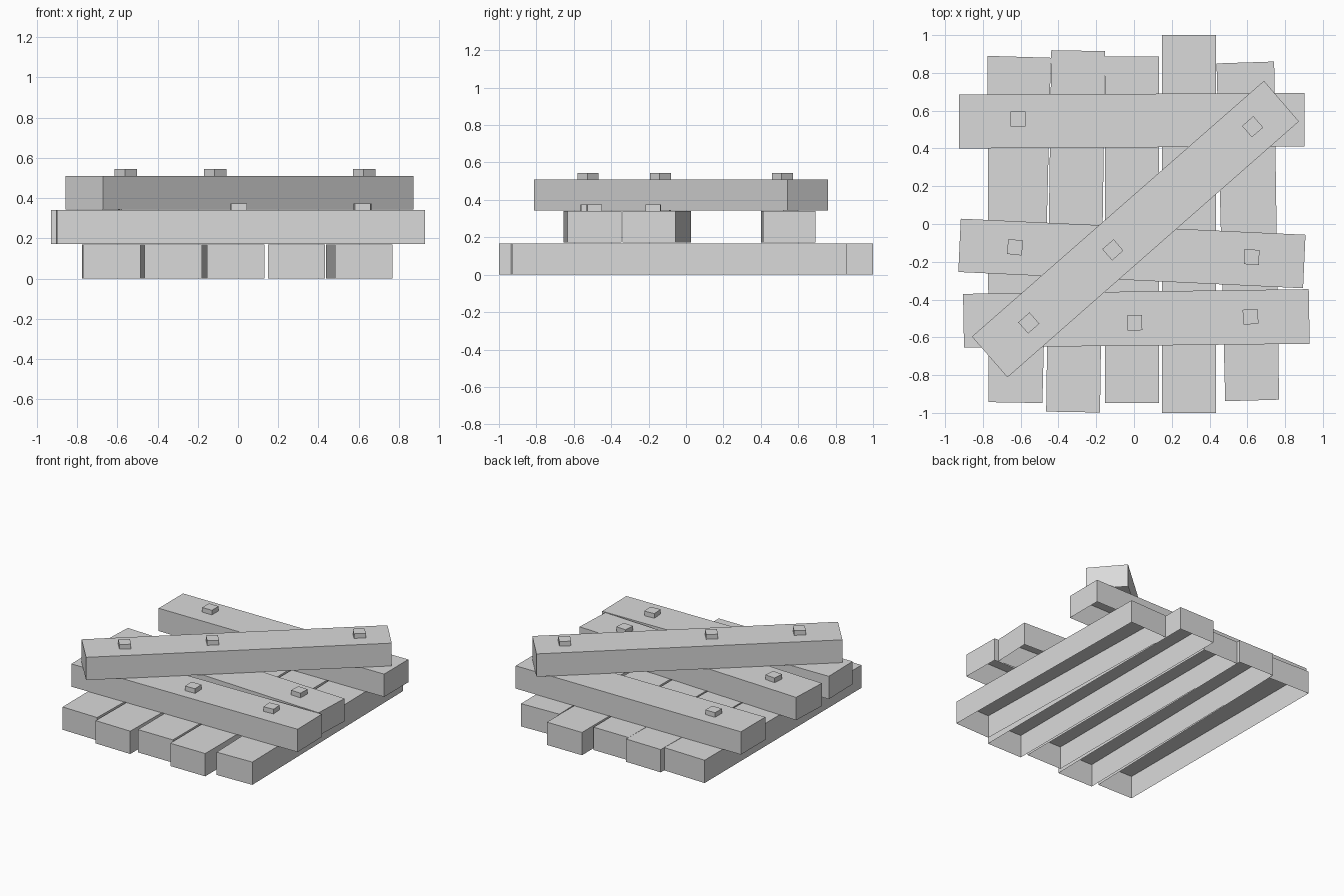
import bpy
import bmesh
from math import radians, cos, sin

cube = bpy.data.objects.get("Cube")
if cube:
    bpy.data.objects.remove(cube, do_unlink=True)

# Single plain grey
GREY = (0.7, 0.7, 0.7, 1.0)
mat = bpy.data.materials.new("light_grey")
mat.use_nodes = True
mat.diffuse_color = GREY
mat.node_tree.nodes["Principled BSDF"].inputs["Base Color"].default_value = GREY

THICK = 0.168   # plank thickness
NAIL = 0.034    # nail head height


def shell(name, outline, z0, z1):
    """Box over a counter-clockwise outline: top and walls, open underneath."""
    bm = bmesh.new()
    low = [bm.verts.new((x, y, z0)) for x, y in outline]
    high = [bm.verts.new((x, y, z1)) for x, y in outline]
    bm.faces.new(high)
    for i in range(len(outline)):
        j = (i + 1) % len(outline)
        bm.faces.new([low[i], low[j], high[j], high[i]])
    mesh = bpy.data.meshes.new(name)
    bm.to_mesh(mesh)
    bm.free()
    mesh.materials.append(mat)
    obj = bpy.data.objects.new(name, mesh)
    bpy.context.collection.objects.link(obj)


def nail(name, x, y, angle, z):
    """Square nail head resting on a plank."""
    turn = [radians(angle + 45 + 90 * i) for i in range(4)]
    r = 0.056
    shell(name, [(x + r * cos(a), y + r * sin(a)) for a in turn], z, z + NAIL)


# Bottom layer: five uneven planks running front to back
base_planks = [
    [(-.77, -.943), (-.485, -.948), (-.44, .88), (-.775, .89)],
    [(-.465, -.993), (-.18, -.998), (-.153, .915), (-.438, .92)],
    [(-.153, -.947), (.132, -.947), (.132, .887), (-.153, .887)],
    [(.148, -1), (.433, -1), (.433, 1), (.148, 1)],
    [(.483, -.938), (.768, -.93), (.742, .86), (.437, .85)],
]
for i, outline in enumerate(base_planks, 1):
    shell(f"base_plank_{i}", outline, 0, THICK)

# Middle layer: three crosswise planks
cross_planks = {
    "back": [(-.927, .40), (.903, .411), (.903, .693), (-.927, .685)],
    "middle": [(-.93, -.254), (.895, -.34), (.908, -.057), (-.917, .028)],
    "front": [(-.90, -.654), (.93, -.634), (.925, -.345), (-.905, -.37)],
}
for place, outline in cross_planks.items():
    shell(f"cross_plank_{place}", outline, THICK + 0.004, 2 * THICK + 0.004)

# Top layer: one diagonal brace
shell("diagonal_brace", [(-.67, -.812), (.873, .543), (.688, .758), (-.858, -.596)],
      2 * THICK + 0.006, 3 * THICK + 0.006)

# Nail heads on the cross planks
cross_nails = [(-.615, .557, 0), (-.63, -.123, -6), (.623, -.175, -3),
               (.003, -.524, 2), (.617, -.491, 4)]
for i, (x, y, angle) in enumerate(cross_nails, 1):
    nail(f"cross_nail_{i}", x, y, angle, 2 * THICK + 0.004)

# Nail heads on the brace
for i, (x, y) in enumerate([(.628, .515), (-.112, -.137), (-.557, -.524)], 1):
    nail(f"brace_nail_{i}", x, y, 41, 3 * THICK + 0.006)
